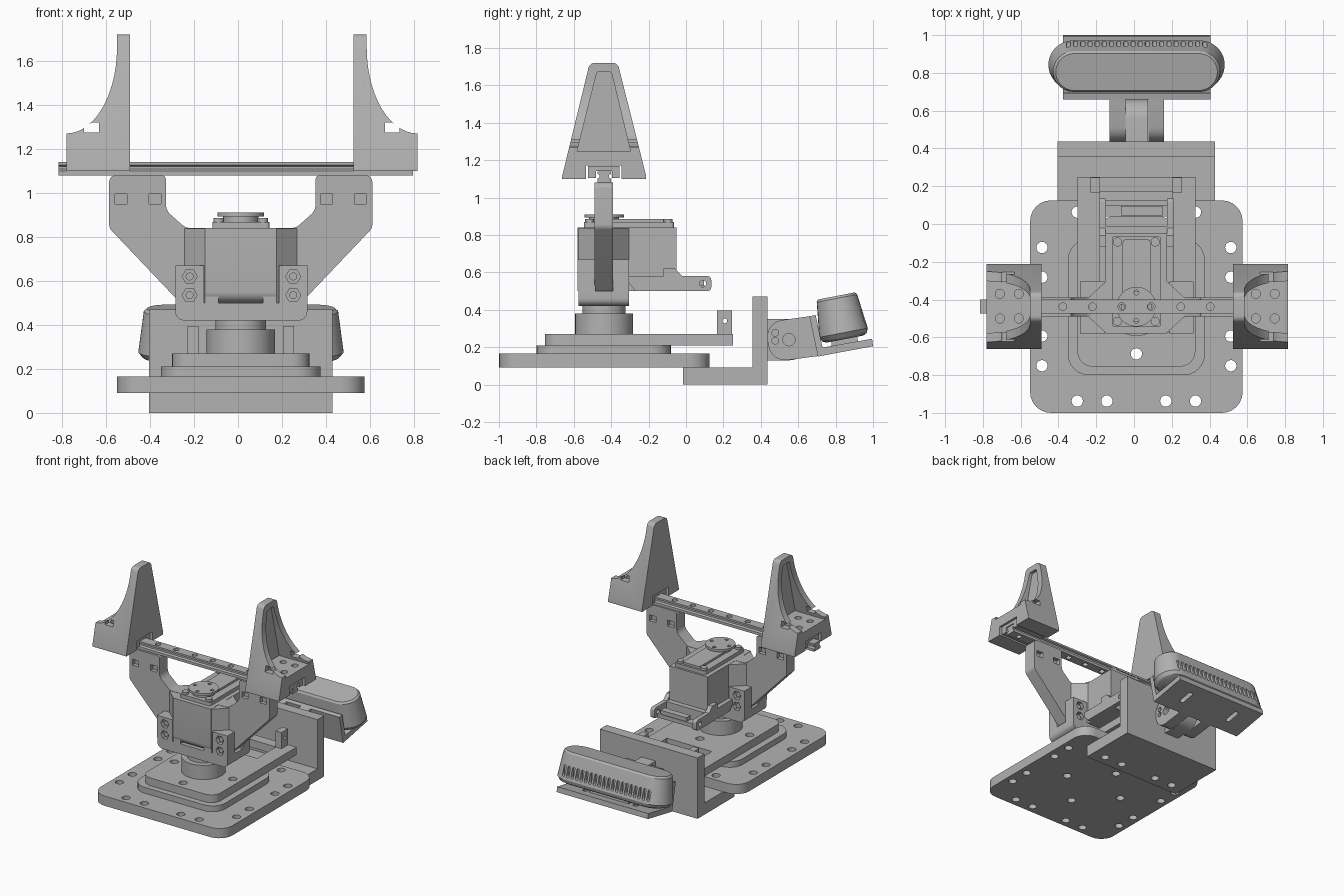
import bpy, bmesh, math
from mathutils import Vector

if "Cube" in bpy.data.objects:
    bpy.data.objects.remove(bpy.data.objects["Cube"])

grey = bpy.data.materials.new("plain_grey")
grey.use_nodes = True
COL = (0.45, 0.45, 0.45, 1)
grey.diffuse_color = COL
grey.node_tree.nodes["Principled BSDF"].inputs["Base Color"].default_value = COL

CX, CY = 0.0125, -0.4375          # turntable axis
AXES = {"x": lambda a, b, t: (t, a, b),
        "y": lambda a, b, t: (a, t, b),
        "z": lambda a, b, t: (a, b, t)}


def fillet(pts, n=6):
    """Round every corner given as (a, b, radius)."""
    out = []
    for i, p in enumerate(pts):
        c = Vector(p[:2])
        if len(p) < 3:
            out.append(c)
            continue
        d0 = (Vector(pts[i - 1][:2]) - c).normalized()
        d1 = (Vector(pts[(i + 1) % len(pts)][:2]) - c).normalized()
        half = d0.angle(d1) / 2
        mid = c + (d0 + d1).normalized() * p[2] / math.sin(half)
        s, e = (c + d * p[2] / math.tan(half) - mid for d in (d0, d1))
        turn = s.angle_signed(e)
        for k in range(n + 1):
            a = -turn * k / n
            out.append(mid + Vector((s.x * math.cos(a) - s.y * math.sin(a),
                                     s.x * math.sin(a) + s.y * math.cos(a))))
    return out


def rect(a0, a1, b0, b1, r=0):
    pts = [(a0, b0), (a1, b0), (a1, b1), (a0, b1)]
    return [p + (r,) for p in pts] if r else pts


def disc(a, b, r, n=32):
    return [(a + r * math.cos(2 * math.pi * k / n), b + r * math.sin(2 * math.pi * k / n))
            for k in range(n)]


def finish(name, bm):
    bmesh.ops.recalc_face_normals(bm, faces=bm.faces)
    me = bpy.data.meshes.new(name)
    bm.to_mesh(me)
    bm.free()
    me.materials.append(grey)
    ob = bpy.data.objects.new(name, me)
    bpy.context.collection.objects.link(ob)
    me.shade_smooth()
    me.set_sharp_from_angle(angle=math.radians(25))
    return ob


def prism(name, *parts):
    """Each part is (axis, outline, low, high)."""
    bm = bmesh.new()
    for axis, pts, lo, hi in parts:
        f = AXES[axis]
        rings = [[bm.verts.new(f(p[0], p[1], t)) for p in fillet(pts)] for t in (lo, hi)]
        bm.faces.new(rings[0])
        bm.faces.new(rings[1])
        for i in range(len(rings[0])):
            bm.faces.new((rings[0][i - 1], rings[0][i], rings[1][i], rings[1][i - 1]))
    return finish(name, bm)


def boolean(ob, operation, *parts):
    tool = prism("cutter", *parts)
    mod = ob.modifiers.new("cut", "BOOLEAN")
    mod.operation, mod.object, mod.solver = operation, tool, "EXACT"
    bpy.context.view_layer.update()
    new = bpy.data.meshes.new_from_object(ob.evaluated_get(bpy.context.evaluated_depsgraph_get()))
    ob.modifiers.clear()
    ob.data = new
    bpy.data.objects.remove(tool)
    new.shade_smooth()
    new.set_sharp_from_angle(angle=math.radians(25))


def cut(ob, *parts):
    boolean(ob, "DIFFERENCE", *parts)


# Base plate with its ring of holes, and the stepped plates above
offs = (-0.313, -0.156, 0.156, 0.313)
ring = [("z", disc(CX + sx, CY + sy, 0.03, 20), -0.1, 0.165)
        for o in offs for sx, sy in ((o, 0.5), (o, -0.5), (0.5, o), (-0.5, o))]
centre = [("z", disc(CX + dx, CY + dy, 0.03, 20), 0.05, 0.3)
          for dx, dy in ((0.25, 0), (-0.25, 0), (0, 0.25), (0, -0.25))]
base = prism("base_plate", ("z", rect(-0.55, 0.575, -1, 0.125, 0.11), 0.09, 0.165))
cut(base, *ring, *centre)
step = prism("middle_step", ("z", rect(-0.35, 0.375, -0.8, -0.08, 0.11), 0.165, 0.21))
cut(step, *centre)
slide = prism("upper_step", ("z", [(-0.3, -0.755, 0.08), (0.325, -0.755, 0.08),
                                   (0.325, 0.25), (-0.3, 0.25)], 0.21, 0.27))
cut(slide, *centre, ("z", rect(-0.18, 0.205, -0.06, 0.17), 0.1, 0.4))
for name, x in (("right_post", -0.23), ("left_post", 0.205)):
    post = prism(name, ("x", rect(0.167, 0.247, 0.265, 0.395), x, x + 0.05))
    cut(post, ("x", disc(0.207, 0.34, 0.013, 16), x - 0.1, x + 0.1))

# Turntable
prism("turntable_drum", ("z", disc(CX, CY, 0.155, 64), 0.27, 0.38))
prism("turntable_neck", ("z", disc(CX, CY, 0.115, 64), 0.38, 0.42))

# Clamp: floor with paired front and back ears
prism("clamp_floor", ("y", [(-0.285, 0.42, 0.04), (0.315, 0.42, 0.04),
                            (0.315, 0.5), (-0.285, 0.5)], -0.575, -0.305))
for side, x0, x1 in (("right", -0.285, -0.155), ("left", 0.187, 0.315)):
    xm = (x0 + x1) / 2
    for place, y0, y1, face in (("front", -0.58, -0.485, -0.58), ("back", -0.39, -0.305, -0.305)):
        ear = prism(f"clamp_ear_{place}_{side}", ("y", rect(x0, x1, 0.5, 0.67), y0, y1))
        cut(ear, *[("y", disc(xm, z, 0.034, 6), face - 0.03, face + 0.03) for z in (0.535, 0.62)])
        prism(f"bolt_{place}_{side}", *[("y", disc(xm, z, 0.018, 16), y0 + 0.015, y1 - 0.015)
                                        for z in (0.535, 0.62)])

# Yoke arms carrying the rail
half = [(0.275, 0.5), (0.598, 0.84, 0.04), (0.598, 1.08, 0.03), (0.34, 1.08, 0.02),
        (0.34, 0.92, 0.06), (0.25, 0.84, 0.06)]
yoke = prism("yoke", ("y", [(CX + p[0],) + p[1:] for p in half]
                      + [(CX - p[0],) + p[1:] for p in reversed(half)], -0.49, -0.39))
cut(yoke, *[("y", rect(CX + x - 0.027, CX + x + 0.027, 0.95, 0.995), y - 0.03, y + 0.03)
            for x in (-0.545, -0.39, 0.39, 0.545) for y in (-0.49, -0.39)])

# Servo housing with angled cheeks
body = prism("servo_housing", ("x", [(-0.58, 0.84), (-0.58, 0.5, 0.05), (-0.05, 0.5), (-0.05, 0.84)],
                               -0.15, 0.175))
cheek = [(0.1, -0.575), (0.163, -0.575), (0.255, -0.49), (0.255, -0.39), (0.163, -0.305), (0.1, -0.305)]
prism("housing_cheeks", *[("z", [(CX + s * x, y) for x, y in cheek], 0.5, 0.838) for s in (-1, 1)])
for name, x in (("right_rear_arm", -0.183), ("left_rear_arm", 0.175)):
    arm = prism(name, ("x", [(-0.27, 0.5), (0.135, 0.5, 0.02), (0.135, 0.58, 0.02), (-0.02, 0.58),
                             (-0.06, 0.62), (-0.12, 0.62), (-0.12, 0.58), (-0.31, 0.58), (-0.31, 0.55)],
                       x, x + 0.033))
    cut(arm, ("x", disc(0.09, 0.54, 0.018, 20), x - 0.1, x + 0.1))
prism("rear_shelf", ("z", rect(-0.15, 0.175, -0.05, -0.01), 0.5, 0.58),
      ("z", rect(-0.15, 0.175, 0.04, 0.1), 0.5, 0.53),
      ("z", rect(-0.07, 0.15, 0.045, 0.095), 0.53, 0.56))

# Servo top, screws and horn
prism("servo_top", ("z", rect(-0.117, 0.143, -0.545, -0.065, 0.015), 0.84, 0.868))
prism("servo_lid", ("z", rect(-0.06, 0.087, -0.46, -0.08, 0.02), 0.868, 0.884))
prism("servo_screws", *[("z", disc(CX + x, y, 0.024, 20), 0.868, 0.885)
                        for x in (-0.1, 0.1) for y in (-0.095, -0.515)])
prism("horn_hub", ("z", disc(CX, CY, 0.08, 40), 0.868, 0.893))
horn = prism("servo_horn", ("z", disc(CX, CY, 0.105, 48), 0.892, 0.91))
cut(horn, *[("z", disc(CX + dx, CY + dy, 0.013, 16), 0.8, 1)
            for dx, dy in ((0.075, 0), (-0.075, 0), (0, 0.075), (0, -0.075))])

# Linear rail with side grooves
rw = [(0.037, 1.08), (0.037, 1.1), (0.025, 1.108), (0.025, 1.12), (0.037, 1.126), (0.037, 1.14)]
rail = prism("rail", ("x", [(CY + a, b) for a, b in rw] + [(CY - a, b) for a, b in rw[::-1]],
                      -0.815, 0.795))
cut(rail, *[("z", disc(CX + 0.156 * k - 0.077, CY, 0.02, 20), 1.0, 1.2) for k in range(-4, 6)])

# Jaws: curved gussets, tapered sides, hollow outer face
curve = [(-0.78 + 0.23 * math.sin(t), 1.27 + 0.39 * (1 - math.cos(t)))
         for t in (math.pi / 2 * k / 14 for k in range(15))]
for name, s in (("right", 1), ("left", -1)):
    X = (lambda x: x) if s == 1 else (lambda x: 0.035 - x)
    prof = [(-0.78, 1.1)] + curve + [(-0.55, 1.72), (-0.49, 1.72), (-0.49, 1.1)]
    jaw = prism(name + "_jaw", ("y", [(X(a), b) for a, b in prof], -0.7, -0.15))
    boolean(jaw, "INTERSECT", ("x", [(-0.662, 1.1), (-0.213, 1.1), (-0.213, 1.115), (-0.365, 1.72, 0.035),
                                     (-0.515, 1.72, 0.035), (-0.662, 1.115)], X(-0.9), X(-0.4)))
    cut(jaw, ("x", [(-0.582, 1.25), (-0.298, 1.25), (-0.4, 1.675, 0.02), (-0.475, 1.675, 0.02)],
              X(-0.9), X(-0.525)))
    cut(jaw, ("x", rect(-0.535, -0.345, 1.0, 1.17), X(-0.9), X(-0.4)))
    cut(jaw, ("y", [(X(a), b) for a, b in ((-0.7, 1.275), (-0.632, 1.275), (-0.632, 1.32),
                                           (-0.665, 1.32), (-0.7, 1.295))], -0.8, 0))
    cut(jaw, *[("z", disc(X(x), y, 0.024, 20), 1.215, 1.4)
               for x in (-0.71, -0.61) for y in (-0.37, -0.5)])
    prism(name + "_rail_carriage", ("x", [(-0.525, 1.105), (-0.48, 1.105), (-0.48, 1.143), (-0.395, 1.143),
                                          (-0.395, 1.105), (-0.355, 1.105), (-0.355, 1.168),
                                          (-0.525, 1.168)], X(-0.765), X(-0.505)))

# Rear angle bracket
angle = prism("angle_bracket", ("x", [(-0.015, 0), (0.437, 0), (0.437, 0.47), (0.355, 0.47),
                                      (0.355, 0.09), (-0.015, 0.09)], -0.405, 0.43))
cut(angle, *[h for h in ring if max(p[1] for p in h[1]) > 0.05])

# Hinge lugs and tilted tray
pivot = (0.55, 0.24)
mid = [(0.43, 0.13), (0.66, 0.13, 0.105), (0.66, 0.35, 0.105), (0.43, 0.35)]
prism("hinge_tongue", ("x", mid, -0.045, 0.075))
for name, x in (("right_hinge_lug", -0.13), ("left_hinge_lug", 0.076)):
    lug = prism(name, ("x", [(0.455, 0.12, 0.09), (0.705, 0.152), (0.66, 0.365), (0.42, 0.332, 0.09)],
                       x, x + 0.084))
    cut(lug, *[("x", disc(*pivot, 0.033, 24), x - 0.01, x + 0.1)],
        *[("x", disc(0.477, z, 0.018, 16), x - 0.01, x + 0.1) for z in (0.235, 0.277)])
tray = prism("tray", ("x", [(0.705, 0.15), (1.0, 0.205), (0.995, 0.245), (0.73, 0.198),
                            (0.693, 0.372), (0.66, 0.365)], -0.375, 0.405))
cut(tray, *[("z", rect(x - 0.017, x + 0.017, 0.8, 0.92, 0.016), 0, 0.5) for x in (-0.2, 0.23)])
prism("tray_pad", ("x", [(0.78, 0.2), (0.92, 0.225), (0.915, 0.265), (0.775, 0.24)], -0.15, 0.18))

# Tapered stadium-shaped camera, tilted back
u, n = Vector((0, 0.982, 0.189)), Vector((0, -0.189, 0.982))
origin = Vector((0.0135, 0.849, 0.243))
bm, prev = bmesh.new(), None
for h, hw, hd in ((0, 0.42, 0.1), (0.01, 0.447, 0.121), (0.035, 0.467, 0.132),
                  (0.222, 0.442, 0.11), (0.235, 0.428, 0.1)):
    loop = []
    for k in range(32):
        a = -math.pi / 2 + math.pi * (k % 16) / 15
        s = 1 if k < 16 else -1
        w = s * (hw - hd + hd * math.cos(a))
        loop.append(bm.verts.new(origin + Vector((w, 0, 0)) + u * s * hd * math.sin(a) + n * h))
    if prev:
        for i in range(32):
            bm.faces.new((prev[i - 1], prev[i], loop[i], loop[i - 1]))
    else:
        bm.faces.new(loop)
    prev = loop
bm.faces.new(prev)
camera = finish("camera_body", bm)
cut(camera, *[("y", rect(x - 0.011, x + 0.011, 0.32, 0.4, 0.01), 0.93, 1.1)
              for x in (0.0135 + 0.038 * (k - 9.5) for k in range(20))])
